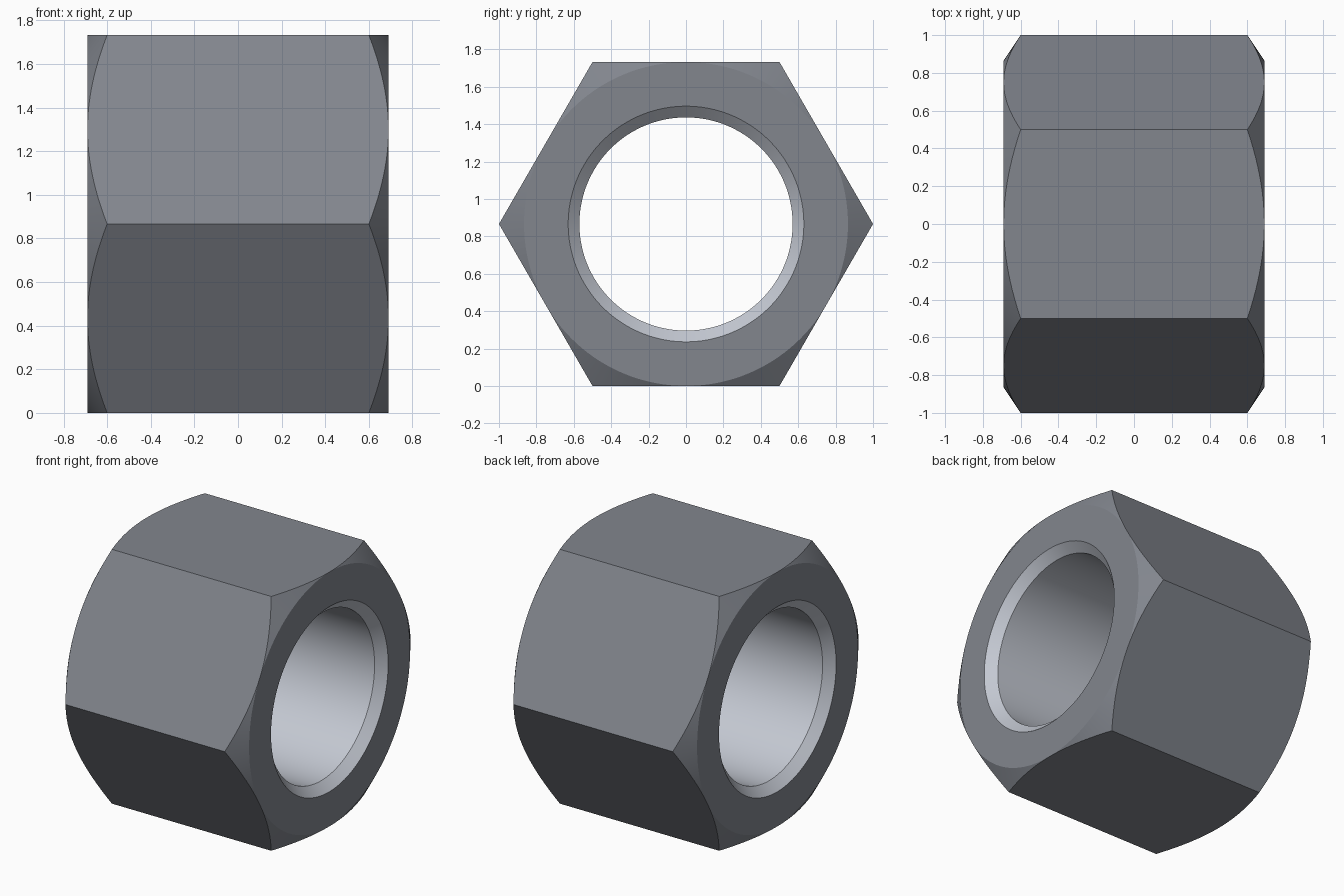
import bpy, bmesh, math

if "Cube" in bpy.data.objects:
    bpy.data.objects.remove(bpy.data.objects["Cube"])

APOTHEM = math.sqrt(3) / 2      # hexagon with corner radius 1, corners on +/-y
HALF = 0.69                     # half length along x
CORNER_X = 0.6                  # where the chamfer meets the hex corners
BORE, MOUTH, BEVEL = 0.57, 0.63, 0.06
SEG = 144                       # divisible by 12: hits corners and flat centres


def hex_radius(a):
    return APOTHEM / math.cos(a % (math.pi / 3) - math.pi / 6)


def hex_edge(a):
    # conical chamfer cutting the hexagon gives the curved edge on each flat
    r = hex_radius(a)
    return HALF - (HALF - CORNER_X) * (r - APOTHEM) / (1 - APOTHEM), r


def material(name, color):
    m = bpy.data.materials.new(name)
    m.diffuse_color = (*color, 1)
    m.use_nodes = True
    m.node_tree.nodes["Principled BSDF"].inputs["Base Color"].default_value = m.diffuse_color
    return m


# half section from bore to outer hexagon, each entry gives (x, radius) at an angle
half = [
    lambda a: (HALF - BEVEL, BORE),
    lambda a: (HALF, MOUTH),
    lambda a: (HALF, APOTHEM),
    hex_edge,
]


def mirrored(f):
    return lambda a: (-f(a)[0], f(a)[1])


section = half + [mirrored(f) for f in reversed(half)]
BORE_BANDS = (0, 6, 7)          # the bore and its two bevelled mouths

# sweep the section round the x axis
bm = bmesh.new()
rings = []
for f in section:
    ring = []
    for i in range(SEG):
        a = 2 * math.pi * i / SEG
        x, r = f(a)
        ring.append(bm.verts.new((x, r * math.cos(a), APOTHEM + r * math.sin(a))))
    rings.append(ring)
for k, ring in enumerate(rings):
    nxt = rings[(k + 1) % len(rings)]
    for i in range(SEG):
        j = (i + 1) % SEG
        face = bm.faces.new((ring[i], ring[j], nxt[j], nxt[i]))
        face.material_index = 1 if k in BORE_BANDS else 0
bmesh.ops.remove_doubles(bm, verts=bm.verts, dist=1e-5)
bmesh.ops.recalc_face_normals(bm, faces=bm.faces)

mesh = bpy.data.meshes.new("hex_nut")
bm.to_mesh(mesh)
bm.free()
mesh.materials.append(material("dark_steel", (0.223, 0.238, 0.27)))
mesh.materials.append(material("bright_steel", (0.55, 0.58, 0.645)))
nut = bpy.data.objects.new("hex_nut", mesh)
bpy.context.collection.objects.link(nut)
bpy.context.view_layer.objects.active = nut
nut.select_set(True)
bpy.ops.object.shade_smooth_by_angle(angle=math.radians(25))
